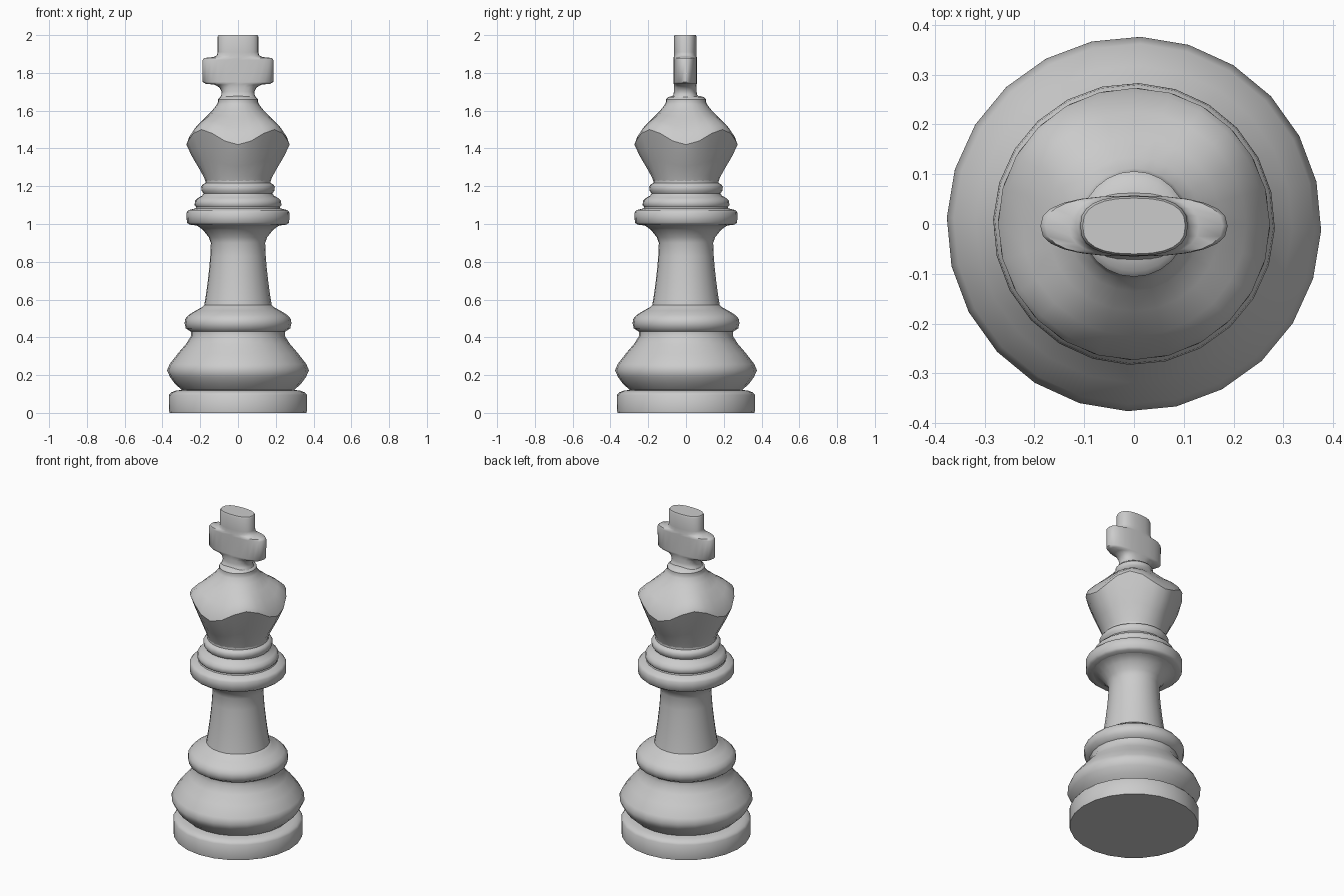
import bpy, bmesh, math

SIDES = 24


def power(v, e):
    return math.copysign(abs(v) ** e, v)


def loft(name, rings, turn=0.0, exponent=1.0, wave=None, y_shift=0.0, angle=50):
    """Stack closed rings (rx, ry, z) and cap both ends."""
    bm = bmesh.new()
    loops = []
    for i, (rx, ry, z) in enumerate(rings):
        loop = []
        for k in range(SIDES):
            a = 2 * math.pi * k / SIDES + turn
            dz = wave[i] * math.cos(4 * a) if wave else 0
            loop.append(bm.verts.new((rx * power(math.cos(a), exponent),
                                      ry * power(math.sin(a), exponent) + y_shift, z - dz)))
        loops.append(loop)
    for lo, hi in zip(loops, loops[1:]):
        for k in range(SIDES):
            n = (k + 1) % SIDES
            bm.faces.new((lo[k], lo[n], hi[n], hi[k]))
    bm.faces.new(loops[0][::-1])
    bm.faces.new(loops[-1])
    mesh = bpy.data.meshes.new(name)
    bm.to_mesh(mesh)
    bm.free()
    obj = bpy.data.objects.new(name, mesh)
    bpy.context.collection.objects.link(obj)
    bpy.ops.object.select_all(action='DESELECT')
    obj.select_set(True)
    bpy.context.view_layer.objects.active = obj
    bpy.ops.object.shade_smooth_by_angle(angle=math.radians(angle))
    return obj


def turned(name, profile):
    """Round lathe part from (radius, z) pairs."""
    return loft(name, [(r, r, z) for r, z in profile], turn=math.radians(-2))


# Foot disc
turned("foot", [(.363, 0), (.365, .012), (.365, .095), (.355, .108), (.33, .118), (.29, .122)])

# Bulging base with the rounded band above it
turned("base_bulb", [(.29, .115), (.305, .128), (.335, .155), (.36, .19), (.376, .225),
                     (.362, .258), (.318, .315), (.275, .365), (.25, .405), (.25, .43),
                     (.277, .448), (.283, .475), (.28, .497), (.262, .518),
                     (.225, .541), (.19, .56), (.178, .573)])

# Slender shaft flaring into the collar
turned("shaft", [(.18, .565), (.172, .61), (.161, .69), (.152, .77), (.147, .83),
                 (.144, .90), (.155, .93), (.185, .968), (.215, .99), (.25, .998)])

# Stacked collar rings
turned("collar", [(.22, .992), (.258, .997), (.271, 1.008), (.273, 1.06), (.262, 1.073),
                  (.225, 1.083), (.222, 1.09), (.23, 1.1), (.228, 1.122), (.212, 1.138),
                  (.19, 1.15), (.183, 1.162), (.193, 1.176), (.195, 1.198),
                  (.186, 1.21), (.173, 1.217), (.173, 1.23)])

# Crown: flared cup whose rim waves up at the four diagonals
crown = [(.17, 1.22, 0), (.182, 1.255, .004), (.212, 1.32, .016), (.245, 1.39, .03),
         (.273, 1.46, .04), (.262, 1.487, .035), (.225, 1.53, .02), (.175, 1.57, .008),
         (.135, 1.603, 0), (.112, 1.632, 0), (.106, 1.645, 0), (.106, 1.66, 0),
         (.095, 1.672, 0), (.06, 1.68, 0)]
loft("crown", [(r, r, z) for r, z, w in crown], wave=[w for r, z, w in crown], angle=35)

# Cross finial with oval section
loft("cross", [(.098, .075, 1.665), (.088, .063, 1.685), (.087, .06, 1.70), (.097, .06, 1.722),
               (.125, .06, 1.738), (.17, .061, 1.742), (.187, .061, 1.752), (.188, .061, 1.868),
               (.178, .061, 1.879), (.13, .061, 1.884), (.112, .06, 1.893), (.108, .06, 1.91),
               (.108, .06, 1.99), (.103, .056, 2.0)],
     exponent=.8, y_shift=-.004)
